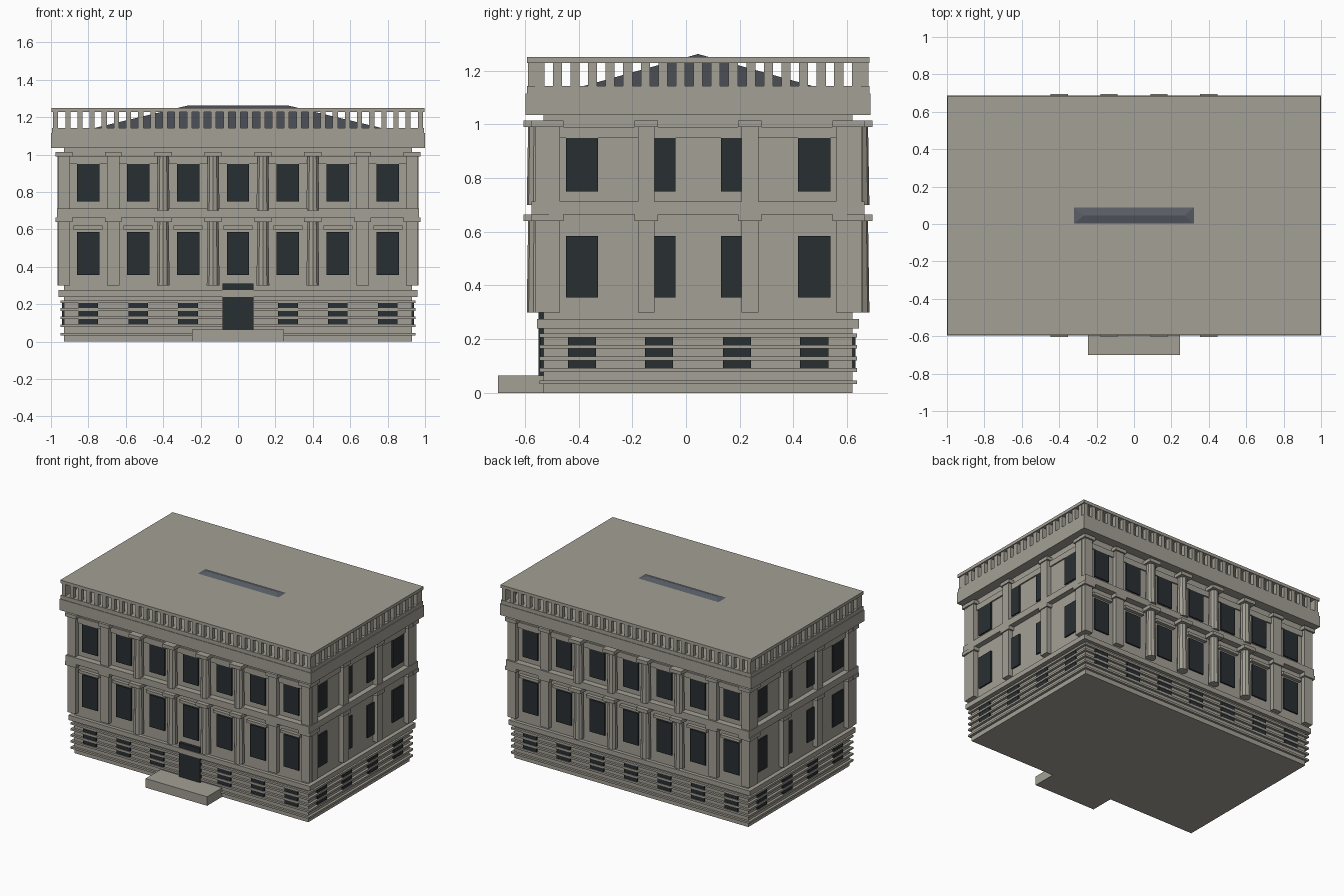
import bpy, bmesh, math
from mathutils import Matrix, Vector

if "Cube" in bpy.data.objects:
    bpy.data.objects.remove(bpy.data.objects["Cube"])

CY = 0.045            # building centre in y
HX, HY = 0.93, 0.575  # half size of the main walls


def mat(name, c):
    m = bpy.data.materials.new(name)
    m.diffuse_color = (*c, 1)
    m.use_nodes = True
    m.node_tree.nodes["Principled BSDF"].inputs["Base Color"].default_value = m.diffuse_color
    return m


stone = mat("stone", (0.37, 0.35, 0.30))
glass = mat("dark_glass", (0.022, 0.028, 0.032))
slate = mat("slate", (0.10, 0.11, 0.13))
parts = {}


def part(name, m=stone):
    if name not in parts:
        parts[name] = (bmesh.new(), m)
    return parts[name][0]


def box(name, x0, x1, y0, y1, z0, z1, m=stone):
    M = Matrix.Translation(((x0 + x1) / 2, (y0 + y1) / 2, (z0 + z1) / 2)) @ \
        Matrix.Diagonal((x1 - x0, y1 - y0, z1 - z0, 1))
    bmesh.ops.create_cube(part(name, m), size=1, matrix=M)


def slab(name, hx, hy, z0, z1):
    box(name, -hx, hx, CY - hy, CY + hy, z0, z1)


def wall_box(name, side, u, w, out, z0, z1, m=stone):
    """Box on a wall: side is front/back/left/right, u along it, out = projection."""
    a, b = u - w / 2, u + w / 2
    if side in ("front", "back"):
        s = -1 if side == "front" else 1
        ys = sorted((CY + s * (HY - 0.02), CY + s * (HY + out)))
        box(name, a, b, *ys, z0, z1, m)
    else:
        s = -1 if side == "left" else 1
        xs = sorted((s * (HX - 0.02), s * (HX + out)))
        box(name, *xs, CY + a, CY + b, z0, z1, m)


# walls and horizontal bands
slab("main_walls", HX, HY, 0, 1.04)
for z in (0.04, 0.085, 0.128, 0.172, 0.214):
    slab("basement_courses", 0.948, 0.591, z - 0.007, z + 0.007)
slab("base_belt", 0.96, 0.60, 0.24, 0.275)
slab("floor_belt", 0.968, 0.62, 0.665, 0.712)
slab("upper_frieze", 0.94, 0.585, 0.95, 0.99)
slab("cornice", 1.0, 0.642, 1.035, 1.115)

# windows, lintels, pilasters and columns on all walls
storeys = ((0.30, 0.64, 0.355, 0.585), (0.70, 0.99, 0.75, 0.95))
for side in ("front", "back"):
    s = -1 if side == "front" else 1
    for i in range(-3, 4):
        x = i * 0.267
        if i or side == "back":
            wall_box("basement_windows", side, x, 0.105, 0.012, 0.093, 0.208, glass)
        for z0, z1, w0, w1 in storeys:
            wall_box("windows", side, x, 0.12, 0.01, w0, w1, glass)
        wall_box("lintels", side, x, 0.155, 0.025, 0.60, 0.62)
    for z0, z1, _, _ in storeys:
        for x in (-0.93, -0.667, 0.667, 0.93):
            wall_box("pilasters", side, x, 0.065, 0.033, z0, z1)
            wall_box("capitals", side, x, 0.09, 0.045, z1, z1 + 0.025)
        for x in (-0.4, -0.133, 0.133, 0.4):
            M = Matrix.Translation((x, CY + s * 0.602, (z0 + z1) / 2))
            bmesh.ops.create_cone(part("columns"), cap_ends=True, segments=10,
                                  radius1=0.036, radius2=0.031, depth=z1 - z0, matrix=M)
            wall_box("capitals", side, x, 0.092, 0.075, z1, z1 + 0.025)
for side in ("left", "right"):
    for u in (-0.4325, -0.145, 0.145, 0.4325):
        wall_box("basement_windows", side, u, 0.105, 0.012, 0.093, 0.208, glass)
        for z0, z1, w0, w1 in storeys:
            wall_box("windows", side, u, 0.12, 0.01, w0, w1, glass)
    for z0, z1, _, _ in storeys:
        for u in (-0.545, -0.193, 0.193, 0.545):
            wall_box("pilasters", side, u, 0.063, 0.035, z0, z1)
            wall_box("capitals", side, u, 0.088, 0.043, z1, z1 + 0.025)

# entrance door and step
wall_box("door", "front", 0, 0.165, 0.02, 0.065, 0.31, glass)
box("entrance_step", -0.245, 0.245, -0.70, -0.52, 0, 0.065)

# balustrade with its covering slab
slab("balustrade_base", 0.995, 0.638, 1.115, 1.142)
slab("balustrade_top", 0.998, 0.638, 1.228, 1.25)
for s in (-1, 1):
    for i in range(-15, 16):
        x, y = i * 0.065, CY + s * 0.62
        box("balusters", x - 0.0135, x + 0.0135, y - 0.014, y + 0.014, 1.14, 1.23)
    for i in range(-9, 10):
        x, y = s * 0.976, CY + i * 0.0655
        box("balusters", x - 0.014, x + 0.014, y - 0.017, y + 0.017, 1.14, 1.23)

# hip roof whose ridge breaks through the slab
bm = part("hip_roof", slate)
base = [bm.verts.new((x, CY + y, 1.125)) for x, y in
        ((-0.84, -0.49), (0.84, -0.49), (0.84, 0.49), (-0.84, 0.49))]
l, r = (bm.verts.new((x, CY, 1.262)) for x in (-0.27, 0.27))
a, b, c, d = base
for f in ((d, c, b, a), (a, b, r, l), (c, d, l, r), (b, c, r), (d, a, l)):
    bm.faces.new(f)

# turn every part into an object
for name, (bm, m) in parts.items():
    me = bpy.data.meshes.new(name)
    bm.to_mesh(me)
    bm.free()
    me.materials.append(m)
    bpy.context.collection.objects.link(bpy.data.objects.new(name, me))
